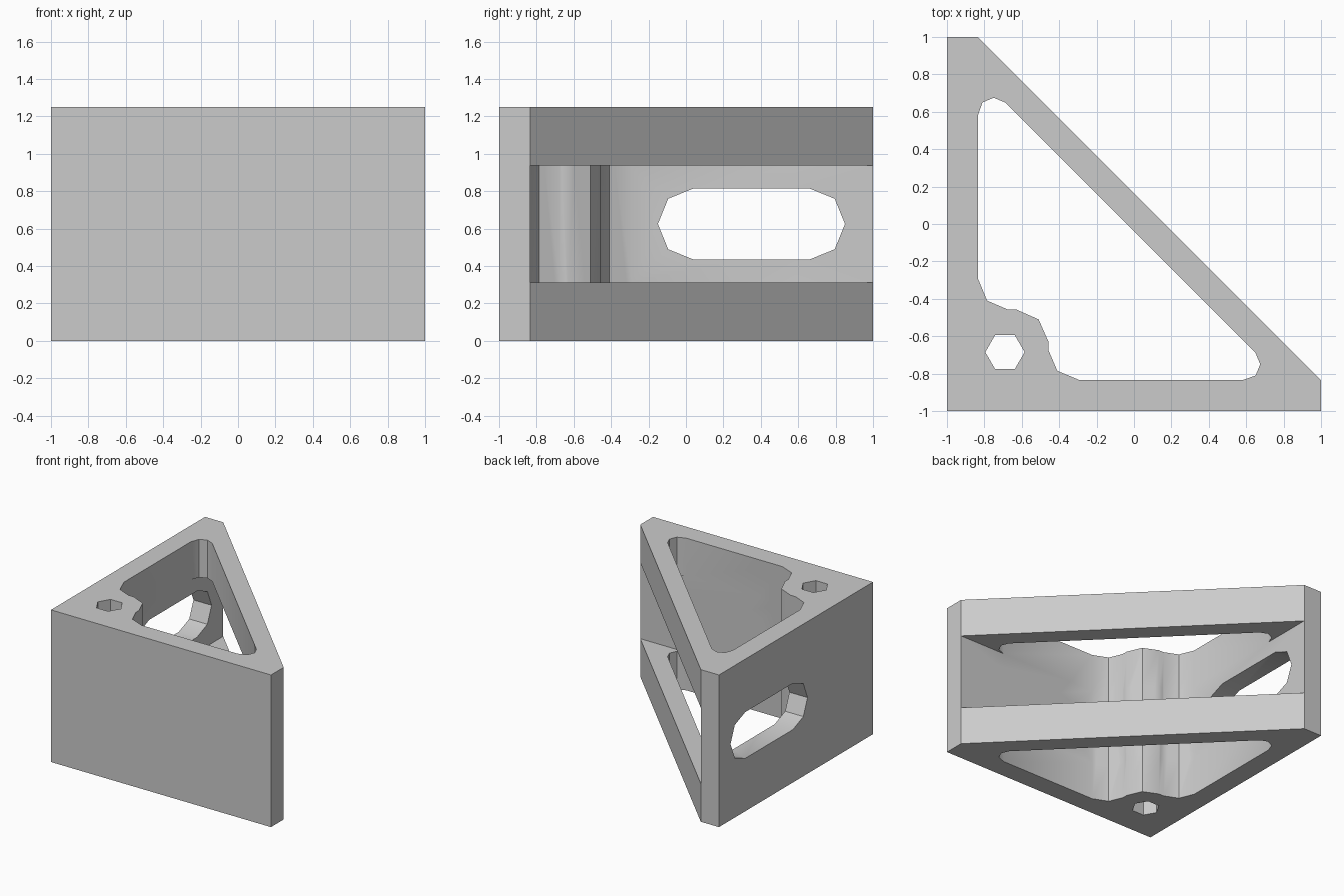
import bpy, bmesh, math
from mathutils import Matrix

cube = bpy.data.objects.get("Cube")
if cube:
    bpy.data.objects.remove(cube, do_unlink=True)

HEIGHT = 1.25
WALL = -0.835          # inner face of both walls

grey = bpy.data.materials.new("light grey")
grey.use_nodes = True
colour = (0.6, 0.6, 0.6, 1)
grey.diffuse_color = colour
grey.node_tree.nodes["Principled BSDF"].inputs["Base Color"].default_value = colour


def prism(name, outline, low, high, matrix=Matrix()):
    """Extrude a flat outline between two heights, then turn it into place."""
    bm = bmesh.new()
    face = bm.faces.new([bm.verts.new((x, y, low)) for x, y in outline])
    top = bmesh.ops.extrude_face_region(bm, geom=[face])["geom"]
    verts = [v for v in top if isinstance(v, bmesh.types.BMVert)]
    bmesh.ops.translate(bm, verts=verts, vec=(0, 0, high - low))
    bm.transform(matrix)
    bmesh.ops.recalc_face_normals(bm, faces=bm.faces)
    mesh = bpy.data.meshes.new(name)
    bm.to_mesh(mesh)
    bm.free()
    mesh.materials.append(grey)
    obj = bpy.data.objects.new(name, mesh)
    bpy.context.collection.objects.link(obj)
    return obj


def mirrored(half):
    """Complete an outline by reflecting it across the x = y diagonal."""
    return half + [(y, x) for x, y in reversed(half)]


# Solid corner block with clipped tips
bracket = prism("corner_bracket", [(-1, -1), (1, -1), (1, WALL), (WALL, 1), (-1, 1)], 0, HEIGHT)

# Inner corner flowing round the screw boss
boss = [(-0.29, WALL), (-0.41, -0.785), (-0.457, -0.675), (-0.457, -0.63), (-0.51, -0.51)]
boss = boss[:-1] + [boss[-1]] + [(y, x) for x, y in reversed(boss[:-1])]

# Pocket with rounded tips, open through top and bottom
tip = [(0.65, -0.69), (0.675, -0.75), (0.65, -0.81), (0.58, WALL)]
pocket = tip + boss + [(y, x) for x, y in reversed(tip)]

# Opening between the two diagonal rails
opening = [(1.2, WALL)] + boss + [(WALL, 1.2), (1.2, 1.2)]

# Slot outline shared by both walls
quarter = [(0.5, 0), (0.445, 0.135), (0.31, 0.19)]
upper = quarter + [(-x, y) for x, y in reversed(quarter)]
slot = [(x + 0.35, y + HEIGHT / 2) for x, y in upper + [(-x, -y) for x, y in upper[1:-1]]]
front = Matrix.Rotation(math.pi / 2, 4, "X")
swap = Matrix(((0, 1, 0, 0), (1, 0, 0, 0), (0, 0, 1, 0), (0, 0, 0, 1)))

# Hexagonal screw hole
hole = [(-0.69 + 0.105 * math.cos(i * math.pi / 3), -0.685 + 0.105 * math.sin(i * math.pi / 3))
        for i in range(6)]

cutters = [
    prism("pocket_cutter", pocket, -0.1, HEIGHT + 0.1),
    prism("opening_cutter", opening, 0.3125, 0.9375),
    prism("front_slot_cutter", slot, 0.7, 1.1, front),
    prism("side_slot_cutter", slot, 0.7, 1.1, swap @ front),
    prism("screw_hole_cutter", hole, -0.1, HEIGHT + 0.1),
]
for cutter in cutters:
    cutter.hide_render = True
    cut = bracket.modifiers.new(cutter.name, "BOOLEAN")
    cut.operation, cut.solver, cut.object = "DIFFERENCE", "EXACT", cutter

# Bake the cuts, then drop the cutters
bpy.context.view_layer.update()
graph = bpy.context.evaluated_depsgraph_get()
baked = bpy.data.meshes.new_from_object(bracket.evaluated_get(graph))
bracket.modifiers.clear()
bracket.data = baked
for cutter in cutters:
    bpy.data.objects.remove(cutter, do_unlink=True)

# Soft shading on shallow bends, crisp edges elsewhere
bpy.ops.object.select_all(action="DESELECT")
bracket.select_set(True)
bpy.context.view_layer.objects.active = bracket
bpy.ops.object.shade_smooth_by_angle(angle=math.radians(30))
